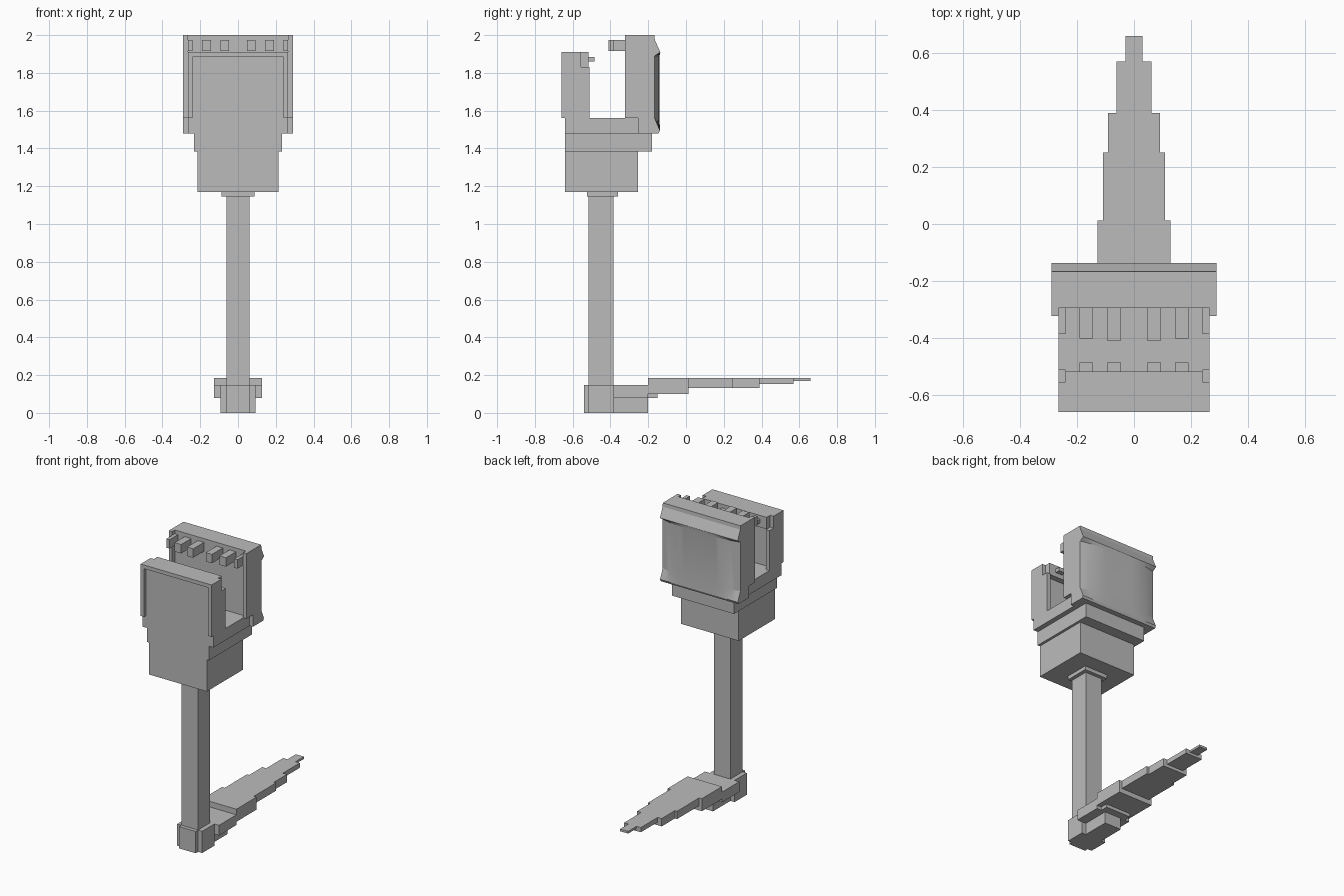
import bpy, bmesh, math

if "Cube" in bpy.data.objects:
    bpy.data.objects.remove(bpy.data.objects["Cube"], do_unlink=True)

grey = bpy.data.materials.new("plain_grey")
grey.use_nodes = True
grey.diffuse_color = (0.5, 0.5, 0.5, 1)
for node in grey.node_tree.nodes:
    if node.type == 'BSDF_PRINCIPLED':
        node.inputs["Base Color"].default_value = (0.5, 0.5, 0.5, 1)


def finish(name, bm):
    bmesh.ops.recalc_face_normals(bm, faces=bm.faces)
    mesh = bpy.data.meshes.new(name)
    bm.to_mesh(mesh)
    bm.free()
    mesh.materials.append(grey)
    obj = bpy.data.objects.new(name, mesh)
    bpy.context.collection.objects.link(obj)
    return obj


def box(name, x, y, z):
    """Axis-aligned box from (low, high) ranges."""
    bm = bmesh.new()
    bmesh.ops.create_cube(bm, size=1)
    for v in bm.verts:
        v.co = [r[0] if c < 0 else r[1] for c, r in zip(v.co, (x, y, z))]
    return finish(name, bm)


def slab(name, half, y, z):
    return box(name, (-half, half), y, z)


def pair(name, x, y, z):
    """Box on the left and its mirror on the right."""
    box(name + "_left", x, y, z)
    box(name + "_right", (-x[1], -x[0]), y, z)


# Pole and its cross-shaped base
slab("pole", 0.062, (-0.515, -0.385), (0, 1.15))
slab("collar", 0.087, (-0.525, -0.36), (1.145, 1.17))
slab("base_front", 0.062, (-0.54, -0.515), (0, 0.147))
slab("base_wide", 0.093, (-0.515, -0.385), (0, 0.147))
slab("base_rear", 0.062, (-0.385, -0.2), (0, 0.078))

# Stepped foot tapering backwards
slab("foot_plate", 0.128, (-0.385, -0.2), (0.078, 0.147))
slab("foot_heel", 0.093, (-0.2, -0.15), (0.078, 0.1))
steps = [(0.128, -0.2, 0.013, 0.1), (0.108, 0.013, 0.25, 0.132),
         (0.092, 0.25, 0.39, 0.132), (0.062, 0.39, 0.57, 0.153),
         (0.03, 0.57, 0.66, 0.17)]
for i, (half, y0, y1, z0) in enumerate(steps):
    slab(f"foot_step_{i + 1}", half, (y0, y1), (z0, 0.185))

# Blocks carrying the head
slab("lower_block", 0.215, (-0.64, -0.255), (1.17, 1.385))
slab("middle_block", 0.232, (-0.64, -0.18), (1.385, 1.48))
slab("floor_block", 0.265, (-0.64, -0.255), (1.48, 1.56))

# Front wall with raised rim outside and recess inside
slab("front_wall", 0.265, (-0.64, -0.555), (1.56, 1.91))
slab("front_rim_top", 0.265, (-0.66, -0.64), (1.885, 1.91))
pair("front_rim_side", (0.24, 0.265), (-0.66, -0.64), (1.56, 1.885))
pair("front_inner_post", (0.24, 0.265), (-0.555, -0.51), (1.56, 1.83))
slab("front_inner_lip", 0.24, (-0.555, -0.517), (1.83, 1.91))
for x in (0.07, 0.167):
    pair("front_peg", (x - 0.024, x + 0.024), (-0.517, -0.485), (1.86, 1.885))


# Back wall: bulging rear panel between two bevelled ledges
def bulge(x):
    t = max(0, (abs(x) - 0.1) / 0.19)
    return -0.14 - 0.026 * t * t


columns = 20
xs = [-0.29 + 0.58 * i / columns for i in range(columns + 1)]
rows = [(1.48, -0.145), (1.495, -0.138), (1.56, None), (1.89, None),
        (1.91, -0.136), (1.975, -0.165), (2.0, -0.167)]
inner = [(2.0, -0.295), (1.56, -0.295), (1.56, -0.255), (1.48, -0.255)]
bm = bmesh.new()
rings = []
for x in xs:
    ring = [bm.verts.new((x, bulge(x) if y is None else y, z)) for z, y in rows]
    ring += [bm.verts.new((x, y, z)) for z, y in inner]
    rings.append(ring)
for a, b in zip(rings, rings[1:]):
    for i in range(len(a)):
        j = (i + 1) % len(a)
        bm.faces.new((a[i], a[j], b[j], b[i]))
bm.faces.new(rings[0])
bm.faces.new(rings[-1])
back = finish("back_wall", bm)
bpy.ops.object.select_all(action='DESELECT')
back.select_set(True)
bpy.context.view_layer.objects.active = back
bpy.ops.object.shade_smooth_by_angle(angle=math.radians(12))

pair("back_inner_post", (0.265, 0.29), (-0.323, -0.295), (1.56, 2.0))

# Row of pegs along the top of the back wall
for x, half, y in ((0.07, 0.023, -0.41), (0.167, 0.024, -0.402), (0.253, 0.012, -0.385)):
    pair("back_peg", (x - half, x + half), (y, -0.295), (1.915, 1.975))
